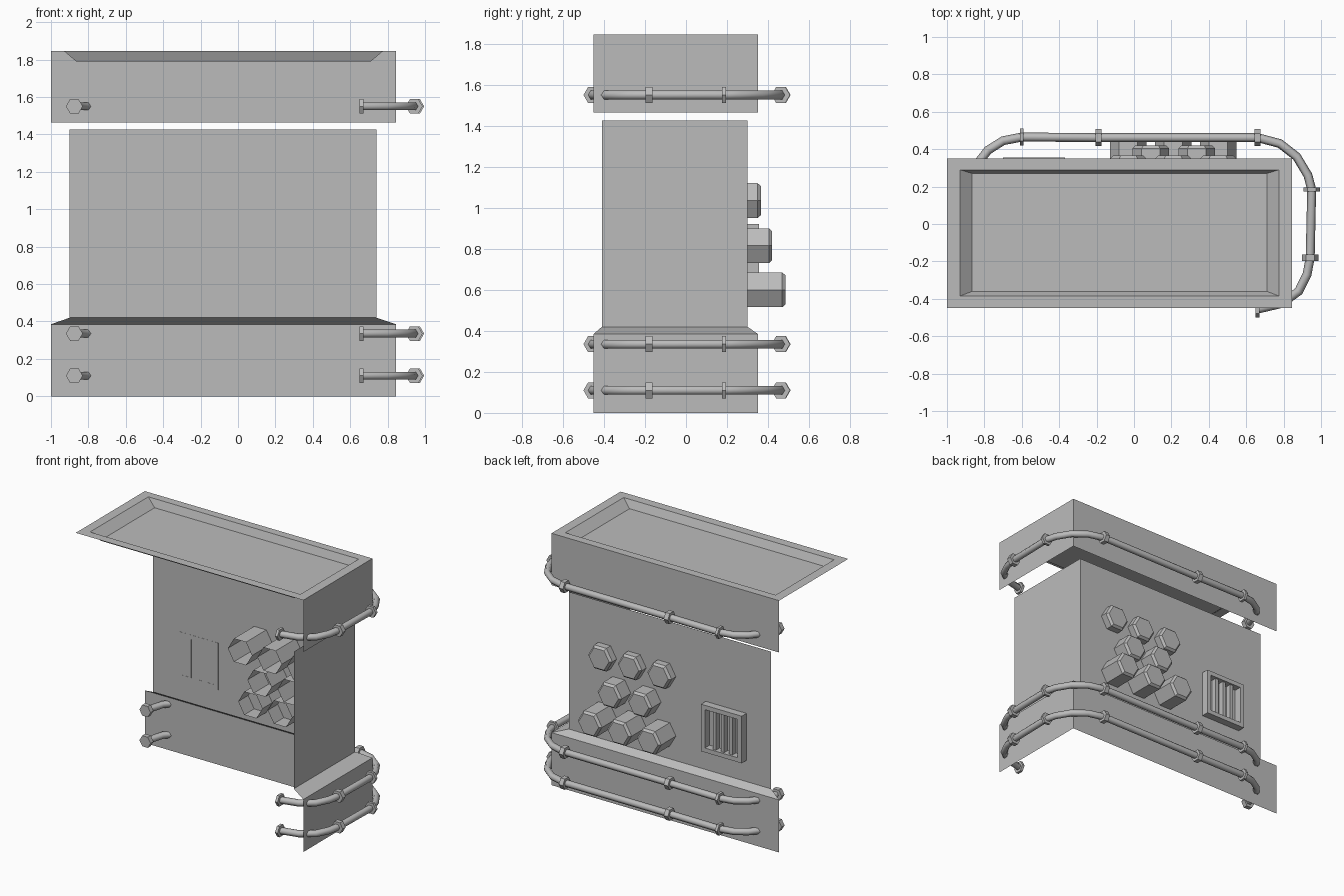
import bpy, bmesh, math
from mathutils import Vector, Matrix

cube = bpy.data.objects.get("Cube")
if cube:
    bpy.data.objects.remove(cube)

GREY = (0.5, 0.5, 0.5, 1)
mat = bpy.data.materials.new("plain grey")
mat.use_nodes = True
mat.diffuse_color = GREY
mat.node_tree.nodes["Principled BSDF"].inputs["Base Color"].default_value = GREY


def finish(name, bm, recalc=False):
    if recalc:
        bmesh.ops.recalc_face_normals(bm, faces=bm.faces)
    mesh = bpy.data.meshes.new(name)
    bm.to_mesh(mesh)
    bm.free()
    mesh.materials.append(mat)
    obj = bpy.data.objects.new(name, mesh)
    bpy.context.collection.objects.link(obj)
    return obj


def corner_walls(name, levels):
    """Back and side wall sheets through levels of (x0, x1, y0, y1, z)."""
    bm = bmesh.new()
    rows = [[bm.verts.new(p) for p in ((x0, y1, z), (x1, y1, z), (x1, y0, z))]
            for x0, x1, y0, y1, z in levels]
    for low, high in zip(rows, rows[1:]):
        for i in range(2):
            bm.faces.new((low[i + 1], low[i], high[i], high[i + 1]))
    return finish(name, bm)


def hex_loft(bm, matrix, profile, start_cap=True):
    """Six-sided loft along local z, profile of (radius, z)."""
    rings = [[bm.verts.new(matrix @ Vector((r * math.cos(k * math.pi / 3),
                                            r * math.sin(k * math.pi / 3), z)))
              for k in range(6)] for r, z in profile]
    for a, b in zip(rings, rings[1:]):
        for k in range(6):
            n = (k + 1) % 6
            bm.faces.new((a[k], a[n], b[n], b[k]))
    bm.faces.new(rings[-1])
    if start_cap:
        bm.faces.new(rings[0][::-1])


def axis_matrix(center, direction):
    d = Vector(direction).normalized()
    up = Vector((0, 0, 1))
    m = Matrix((up.cross(d), up, d)).transposed().to_4x4()
    m.translation = center
    return m


def add_box(bm, x0, x1, y0, y1, z0, z1):
    m = Matrix.Translation(((x0 + x1) / 2, (y0 + y1) / 2, (z0 + z1) / 2))
    m = m @ Matrix.Diagonal((x1 - x0, y1 - y0, z1 - z0, 1))
    bmesh.ops.create_cube(bm, size=1, matrix=m)


# Wall sheets: plinth with sloped ledge, body, and upper band
OUTER = (-1, 0.845, -0.45, 0.35)
INNER = (-0.9, 0.74, -0.41, 0.3)
corner_walls("plinth", [(*OUTER, 0), (*OUTER, 0.385), (*INNER, 0.42)])
corner_walls("body_walls", [(*INNER, 0.42), (*INNER, 1.425)])
corner_walls("upper_band", [(*OUTER, 1.465), (*OUTER, 1.845)])

# Roof: flat rim, sloped lip and sunken floor
bm = bmesh.new()
loops = []
for x0, x1, y0, y1, z in ((*OUTER, 1.845), (-0.93, 0.775, -0.385, 0.29, 1.845),
                          (-0.865, 0.71, -0.36, 0.27, 1.79)):
    loops.append([bm.verts.new(p) for p in
                  ((x0, y0, z), (x1, y0, z), (x1, y1, z), (x0, y1, z))])
for a, b in zip(loops, loops[1:]):
    for k in range(4):
        n = (k + 1) % 4
        bm.faces.new((a[k], a[n], b[n], b[k]))
bm.faces.new(loops[-1])
finish("roof", bm)

# Hexagonal blocks through the back wall, open on the inside
bm = bmesh.new()
for z, front, columns in ((1.035, 0.365, (-0.03, 0.21, 0.45)),
                          (0.815, 0.42, (0.09, 0.335)),
                          (0.6, 0.485, (-0.03, 0.21, 0.45))):
    for x in columns:
        hex_loft(bm, axis_matrix((x, front, z), (0, 1, 0)),
                 [(0.098, -0.3), (0.098, -0.016), (0.082, 0)], start_cap=False)
finish("hex_blocks", bm)

# Barred vent on the back wall
bm = bmesh.new()
X0, X1, Z0, Z1, T = -0.7, -0.37, 0.575, 0.92, 0.032
for x in (X0, X1 - T):
    add_box(bm, x, x + T, 0.299, 0.355, Z0, Z1)
for z in (Z0, Z1 - T):
    add_box(bm, X0 + T, X1 - T, 0.299, 0.355, z, z + T)
for i in range(1, 4):
    x = X0 + T + i * (X1 - X0 - 2 * T) / 4
    add_box(bm, x - 0.013, x + 0.013, 0.299, 0.34, Z0 + T, Z1 - T)
finish("vent", bm)

# Pipes wrapping the back corner, with hexagonal collars
PATH = [(-0.875, 0.19), (-0.84, 0.32), (-0.78, 0.395), (-0.7, 0.445), (-0.6, 0.465),
        (-0.19, 0.462), (0.66, 0.462), (0.78, 0.43), (0.87, 0.36), (0.93, 0.26),
        (0.95, 0.185), (0.942, -0.18), (0.925, -0.27), (0.88, -0.36),
        (0.79, -0.425), (0.66, -0.455)]
COLLARS = {0: (0, 1), 4: (1, 0), 5: (1, 0), 6: (1, 0),
           10: (0, 1), 11: (0, 1), 15: (1, 0)}
for label, z in (("lower", 0.11), ("middle", 0.335), ("upper", 1.55)):
    curve = bpy.data.curves.new(label + "_pipe", "CURVE")
    curve.dimensions = "3D"
    curve.bevel_depth = 0.024
    curve.bevel_resolution = 1
    curve.use_fill_caps = True
    spline = curve.splines.new("POLY")
    spline.points.add(len(PATH) - 1)
    for point, (x, y) in zip(spline.points, PATH):
        point.co = (x, y, z, 1)
        point.radius = 1
    curve.materials.append(mat)
    pipe = bpy.data.objects.new(label + "_pipe", curve)
    bpy.context.collection.objects.link(pipe)

    bm = bmesh.new()
    for i, (dx, dy) in COLLARS.items():
        half = 0.01 if i in (4, 10, 15) else 0.017
        hex_loft(bm, axis_matrix((*PATH[i], z), (dx, dy, 0)),
                 [(0.045, -half), (0.045, half)])
    finish(label + "_pipe_collars", bm, recalc=True)
